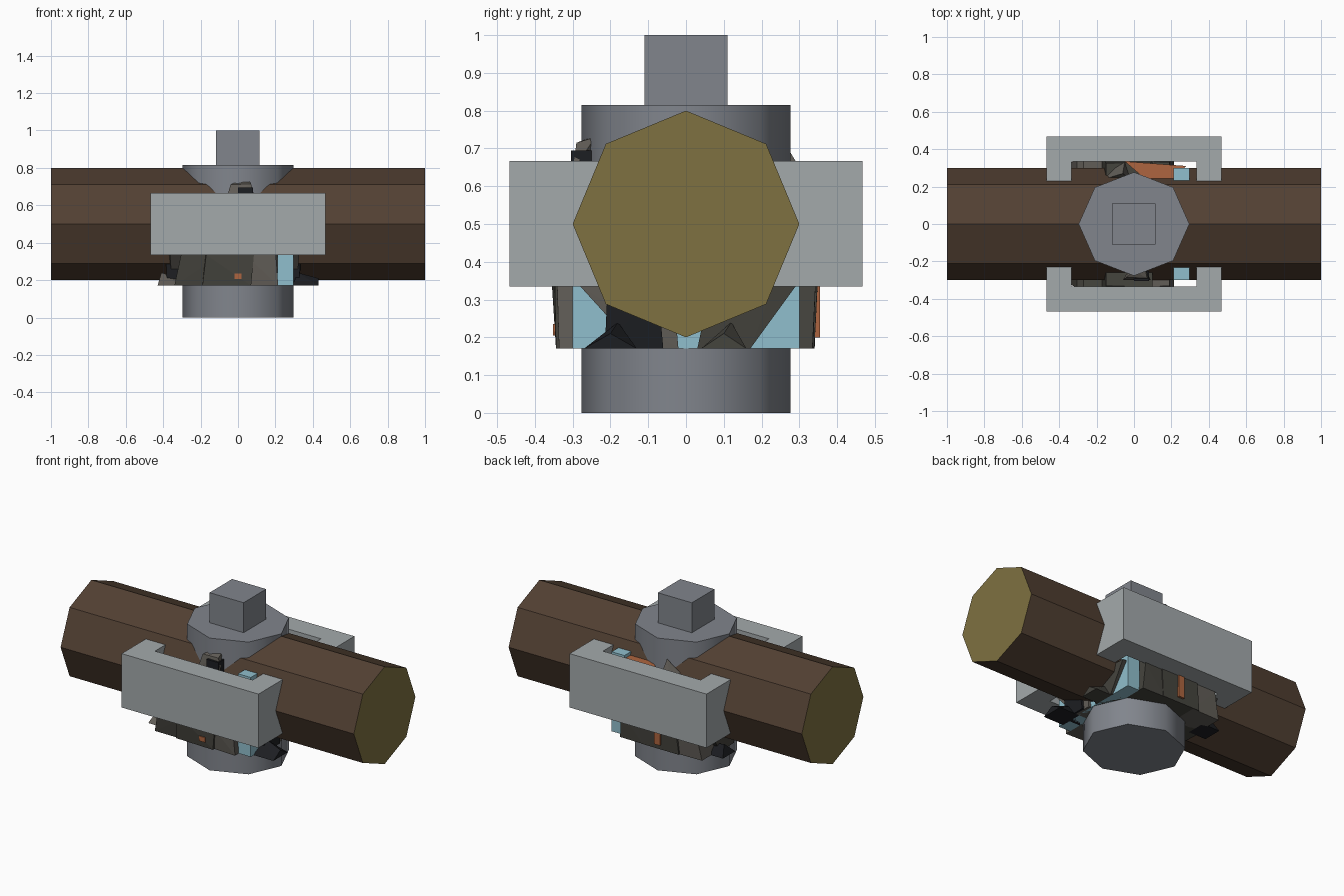
import bpy, bmesh, math, random

if "Cube" in bpy.data.objects:
    bpy.data.objects.remove(bpy.data.objects["Cube"])

random.seed(4)


def material(name, r, g, b):
    m = bpy.data.materials.new(name)
    m.diffuse_color = (r, g, b, 1)
    m.use_nodes = True
    m.node_tree.nodes["Principled BSDF"].inputs["Base Color"].default_value = m.diffuse_color
    return m


BARK = material("bark", 0.085, 0.052, 0.033)
WOOD = material("cut_wood", 0.21, 0.165, 0.052)
STEEL = material("steel", 0.22, 0.235, 0.265)
PALE = material("pale_steel", 0.37, 0.40, 0.41)
STONE = material("stone", 0.12, 0.11, 0.095)
DARK = material("dark_stone", 0.06, 0.058, 0.048)
COAL = material("coal", 0.012, 0.013, 0.016)
RUST = material("rust", 0.42, 0.13, 0.05)
CYAN = material("cyan", 0.28, 0.52, 0.61)


def finish(name, bm, *mats):
    bmesh.ops.recalc_face_normals(bm, faces=bm.faces)
    me = bpy.data.meshes.new(name)
    bm.to_mesh(me)
    bm.free()
    for m in mats:
        me.materials.append(m)
    ob = bpy.data.objects.new(name, me)
    bpy.context.collection.objects.link(ob)
    return ob


def hull(name, pts, mat):
    bm = bmesh.new()
    for p in pts:
        bm.verts.new(p)
    res = bmesh.ops.convex_hull(bm, input=bm.verts)
    loose = [v for v in bm.verts if not v.link_faces]
    bmesh.ops.delete(bm, geom=loose, context='VERTS')
    return finish(name, bm, mat)


def box(name, x0, x1, y0, y1, z0, z1, mat):
    return hull(name, [(x, y, z) for x in (x0, x1) for y in (y0, y1) for z in (z0, z1)], mat)


def ring8(rx, ry):
    return [(rx * math.cos(i * math.pi / 4), ry * math.sin(i * math.pi / 4)) for i in range(8)]


def prism(name, lower, upper, mats, caps=()):
    bm = bmesh.new()
    a = [bm.verts.new(p) for p in lower]
    b = [bm.verts.new(p) for p in upper]
    n = len(a)
    for i in range(n):
        bm.faces.new((a[i], a[(i + 1) % n], b[(i + 1) % n], b[i]))
    for loop in (a, b):
        bm.faces.new(loop).material_index = len(mats) - 1
    return finish(name, bm, *mats)


# Octagonal log with pale cut ends
prof = ring8(0.3, 0.3)
prism("log", [(-1, y, z + 0.5) for y, z in prof], [(1, y, z + 0.5) for y, z in prof], [BARK, WOOD])

# Upright octagonal post and its square peg
prof = ring8(0.296, 0.277)
post = prism("post", [(x, y, 0) for x, y in prof], [(x, y, 0.815) for x, y in prof], [STEEL])
for f in post.data.polygons:
    f.use_smooth = len(f.vertices) == 4
for e in post.data.edges:
    za, zb = (post.data.vertices[i].co.z for i in e.vertices)
    e.use_edge_sharp = za == zb
box("peg", -0.117, 0.115, -0.11, 0.11, 0.8, 1.0, STEEL)

# Square frame around the joint
bm = bmesh.new()
loops = []
for s in (0.467, 0.333):
    for z in (0.335, 0.667):
        loops.append([bm.verts.new((x * s, y * s, z)) for x, y in ((-1, -1), (1, -1), (1, 1), (-1, 1))])
ob, ot, ib, it = loops
for p, q in ((ob, ot), (ot, it), (it, ib), (ib, ob)):
    for i in range(4):
        j = (i + 1) % 4
        bm.faces.new((p[i], p[j], q[j], q[i]))
finish("frame", bm, PALE)

# Cyan slab standing through the log
box("cyan_slab", 0.21, 0.297, -0.3, 0.3, 0.17, 0.66, CYAN)


# Rubble packed around the joint: base span leaning into a top span
def chunk(name, b0, b1, t0, t1, out, depth, top, mat, side):
    pts = []
    for z, lo, hi in ((0.17, b0, b1), (0.335, b0 * 0.5 + t0 * 0.5, b1 * 0.5 + t1 * 0.5), (top, t0, t1)):
        for u in (lo, hi):
            for v in (out - depth, out + (0.012 if z > 0.3 else 0) - max(0, z - 0.34) * 0.08):
                j = random.uniform(-0.012, 0.0)
                pts.append({"front": (u, -v - j, z), "back": (u, v + j, z),
                            "right": (v + j, u, z), "left": (-v - j, u, z)}[side])
    hull(name, pts, mat)


for side, mats in (("front", (DARK, DARK, STONE)), ("back", (STONE, DARK, DARK))):
    chunk(side + "_rubble_left", -0.34, -0.15, -0.27, -0.05, 0.335, 0.17, 0.36, mats[0], side)
    chunk(side + "_rubble_mid", -0.19, 0.07, -0.15, 0.1, 0.345, 0.15, 0.6, mats[1], side)
    chunk(side + "_rubble_right", 0.06, 0.215, 0.02, 0.19, 0.34, 0.14, 0.5, mats[2], side)
for side, reach in (("right", 0.315), ("left", 0.36)):
    chunk(side + "_rubble_back", 0.03, 0.17, 0.1, 0.29, reach, 0.13, 0.335, DARK, side)
    chunk(side + "_rubble_front", -0.13, -0.02, -0.28, -0.05, reach, 0.13, 0.335, STONE, side)
    chunk(side + "_coal", -0.215, -0.06, -0.2, -0.09, reach + 0.02, 0.14, 0.29, COAL, side)

# Low scattered pieces at the outer corners of the heap
for i, (x, y, w, m) in enumerate(((0.36, -0.2, 0.07, COAL), (0.35, 0.1, 0.06, DARK),
                                  (-0.37, -0.2, 0.06, STONE), (-0.36, 0.18, 0.06, COAL))):
    hull("scattered_piece_%d" % i, [(x - w, y - w, 0.17), (x + w, y - w, 0.17), (x + w, y + w, 0.17),
                                    (x - w, y + w, 0.17), (x + w, y, 0.21), (x - 0.04, y + 0.02, 0.24)], m)

# Peaks poking out above the frame
hull("front_peak", [(-0.06, -0.3, 0.64), (0.09, -0.3, 0.64), (0.06, -0.24, 0.73), (0, -0.25, 0.73),
                    (-0.04, -0.285, 0.71), (0.07, -0.29, 0.715), (0, -0.2, 0.64)], STONE)
box("front_peak_coal", 0.0, 0.08, -0.305, -0.25, 0.6, 0.695, COAL)
hull("back_peak", [(-0.16, 0.24, 0.6), (-0.05, 0.33, 0.6), (-0.02, 0.24, 0.6), (-0.06, 0.27, 0.7),
                   (-0.1, 0.3, 0.6)], STONE)

# Rust-coloured plates
hull("rust_plate", [(x, y, z) for z in (0.45, 0.64) for x, y in
                    ((-0.05, 0.335), (0.28, 0.31), (0.2, 0.235), (0.06, 0.24))], RUST)
box("rust_chip", -0.02, 0.02, -0.352, -0.3, 0.205, 0.235, RUST)
box("rust_strip", -0.07, -0.03, 0.3, 0.355, 0.2, 0.335, RUST)
